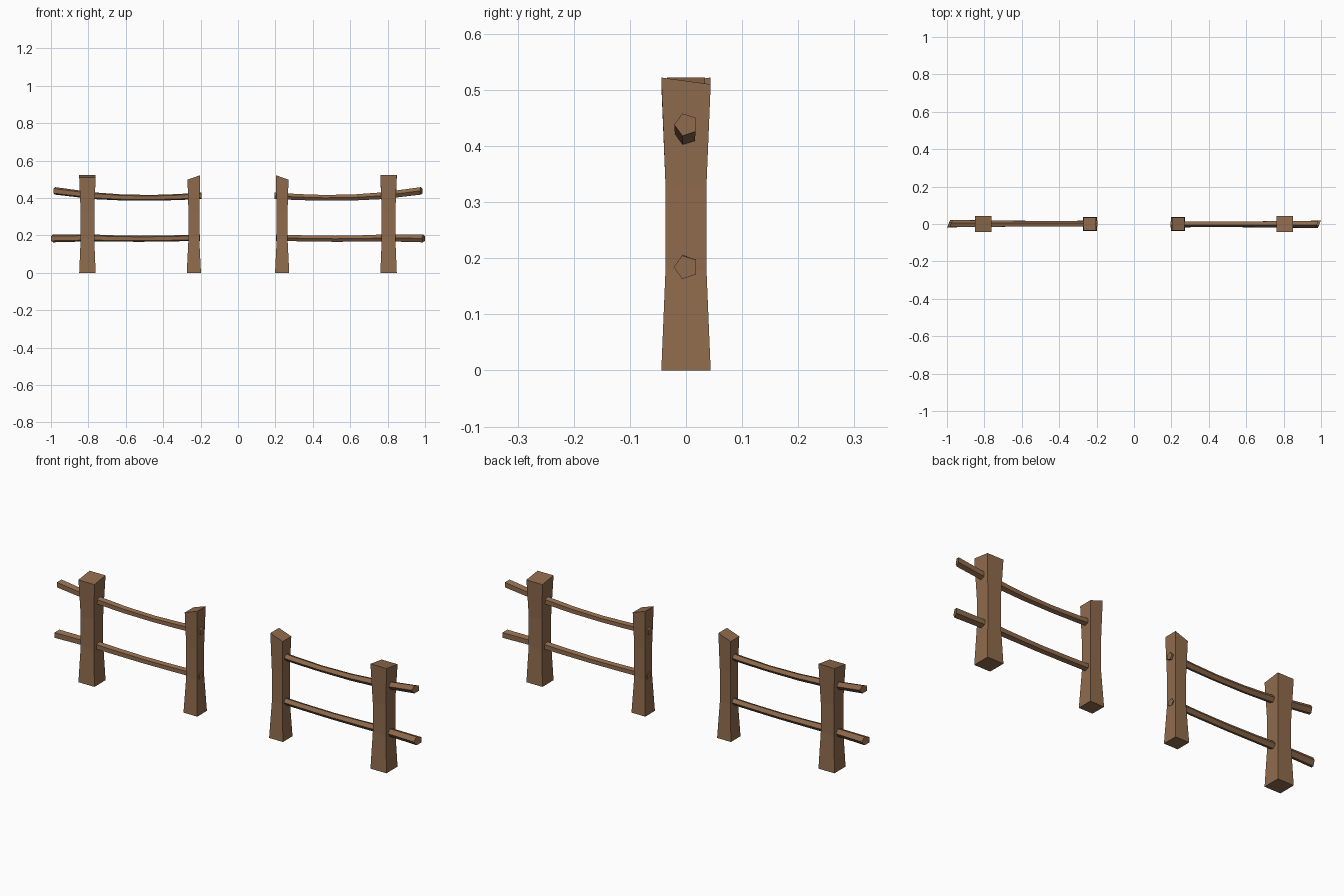
import bpy
import math
from mathutils import Vector

cube = bpy.data.objects.get("Cube")
if cube:
    bpy.data.objects.remove(cube, do_unlink=True)

wood = bpy.data.materials.new("brown_wood")
wood.use_nodes = True
colour = (0.275, 0.147, 0.073, 1)
wood.diffuse_color = colour
wood.node_tree.nodes["Principled BSDF"].inputs["Base Color"].default_value = colour


def loft(name, rings, turn):
    """Flat-shaded closed skin through rings, turned about the world z axis."""
    n = len(rings[0])
    verts = [v for ring in rings for v in ring]
    faces = [(r * n + i, r * n + (i + 1) % n, (r + 1) * n + (i + 1) % n, (r + 1) * n + i)
             for r in range(len(rings) - 1) for i in range(n)]
    faces += [tuple(reversed(range(n))), tuple(range(len(verts) - n, len(verts)))]
    mesh = bpy.data.meshes.new(name)
    mesh.from_pydata(verts, [], faces)
    mesh.materials.append(wood)
    obj = bpy.data.objects.new(name, mesh)
    obj.rotation_euler.z = turn
    bpy.context.collection.objects.link(obj)


def post(name, x, sections, slope_x, slope_y, turn):
    """Square waisted post; sections are (height, half width), the top is sloped."""
    corners = [(-1, -1), (1, -1), (1, 1), (-1, 1)]
    rings = []
    for k, (z, h) in enumerate(sections):
        top = k == len(sections) - 1
        rings.append([Vector((x + a * h, b * h, z + top * (a * slope_x + b * slope_y)))
                      for a, b in corners])
    loft(name, rings, turn)


def rail(name, path, skew, turn):
    """Five-sided bent rail; path points are (x, z, radius), the outer end is cut askew."""
    rings = []
    for k, (x, z, r) in enumerate(path):
        end = k == len(path) - 1
        ring = []
        for i in range(5):
            a = math.pi + i * math.tau / 5
            y = r * math.cos(a)
            ring.append(Vector((x + end * skew * y, y, z + r * math.sin(a))))
        rings.append(ring)
    loft(name, rings, turn)


# Two matching fence halves, turned half a circle from each other
for side, turn in (("left", 0), ("right", math.pi)):
    post(side + "_outer_post", 0.805,
         [(0, 0.044), (0.18, 0.0365), (0.33, 0.0365), (0.516, 0.044)], 0, -0.006, turn)
    post(side + "_inner_post", 0.236,
         [(0, 0.038), (0.18, 0.029), (0.33, 0.029), (0.51, 0.034)], -0.012, 0, turn)
    rail(side + "_upper_rail",
         [(0.196, 0.412, 0.018), (0.32, 0.405, 0.017), (0.46, 0.401, 0.016),
          (0.62, 0.403, 0.017), (0.77, 0.412, 0.019), (0.98, 0.438, 0.021)], 0.4, turn)
    rail(side + "_lower_rail",
         [(0.203, 0.188, 0.018), (0.36, 0.184, 0.017), (0.52, 0.182, 0.017),
          (0.68, 0.184, 0.018), (0.8, 0.187, 0.02), (0.992, 0.184, 0.022)], 0.4, turn)
